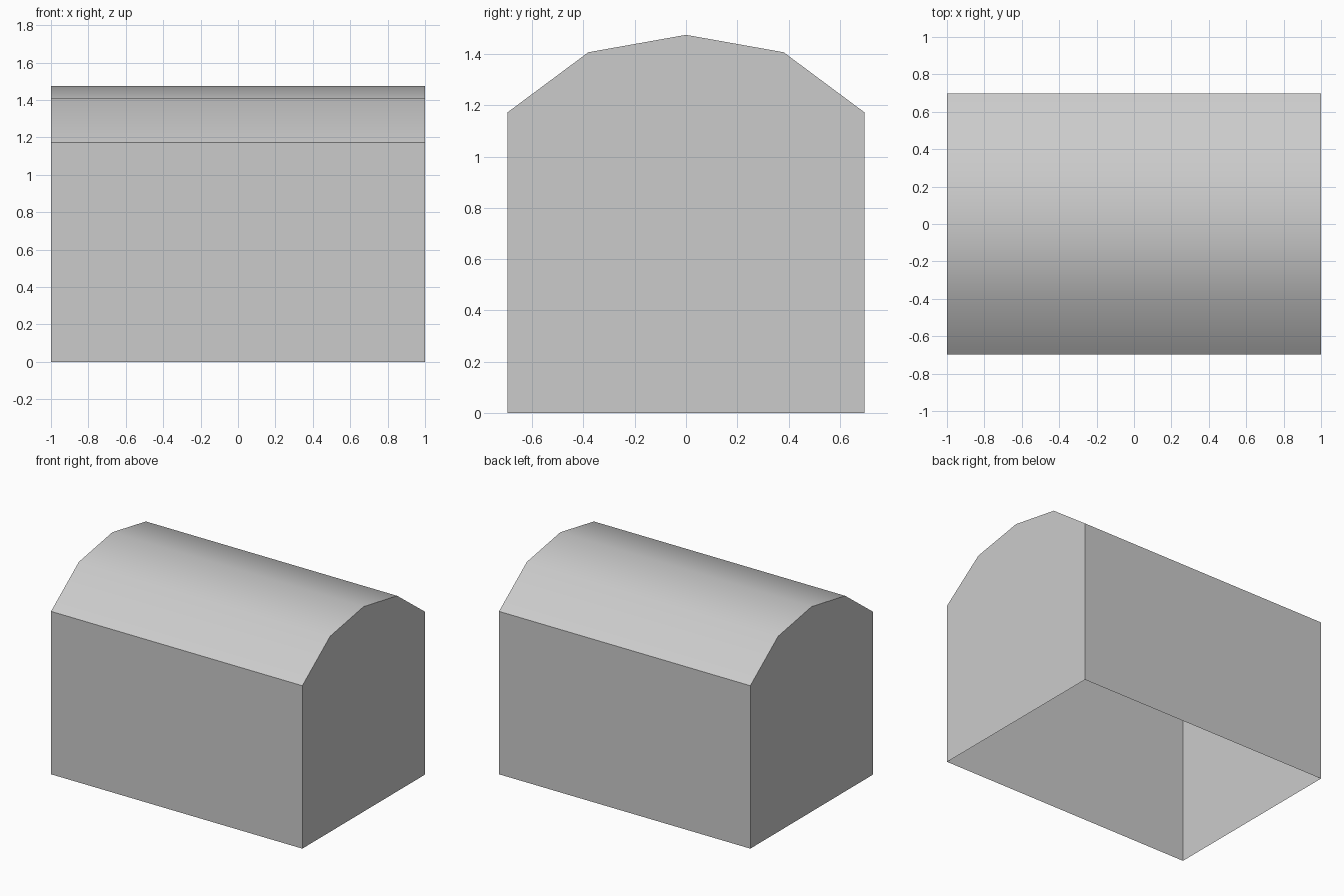
import bpy
import bmesh

LENGTH = 2.0
HALF = LENGTH / 2

if "Cube" in bpy.data.objects:
    bpy.data.objects.remove(bpy.data.objects["Cube"], do_unlink=True)

# Single plain grey finish
grey = bpy.data.materials.new("plain_grey")
grey.use_nodes = True
colour = (0.6, 0.6, 0.6, 1.0)
grey.diffuse_color = colour
grey.node_tree.nodes["Principled BSDF"].inputs["Base Color"].default_value = colour

# Half of the end profile (y, z), mirrored into a barrel-vault outline
half = [(-0.697, 0.0), (-0.697, 1.172), (-0.381, 1.407)]
outline = half + [(0.0, 1.475)] + [(-y, z) for y, z in reversed(half)]

bm = bmesh.new()
ends = [[bm.verts.new((x, y, z)) for y, z in outline] for x in (-HALF, HALF)]

# Two end walls
for ring in ends:
    bm.faces.new(ring)

# Side walls and vaulted roof, leaving the underside open
left, right = ends
for i in range(len(outline) - 1):
    face = bm.faces.new((left[i], right[i], right[i + 1], left[i + 1]))
    face.smooth = 0 < i < len(outline) - 2

bmesh.ops.recalc_face_normals(bm, faces=bm.faces)

# Only the creases along the vault stay soft
for edge in bm.edges:
    edge.smooth = all(f.smooth for f in edge.link_faces) and len(edge.link_faces) == 2

mesh = bpy.data.meshes.new("vaulted_shell")
bm.to_mesh(mesh)
bm.free()
mesh.materials.append(grey)
shell = bpy.data.objects.new("vaulted_shell", mesh)
bpy.context.collection.objects.link(shell)
